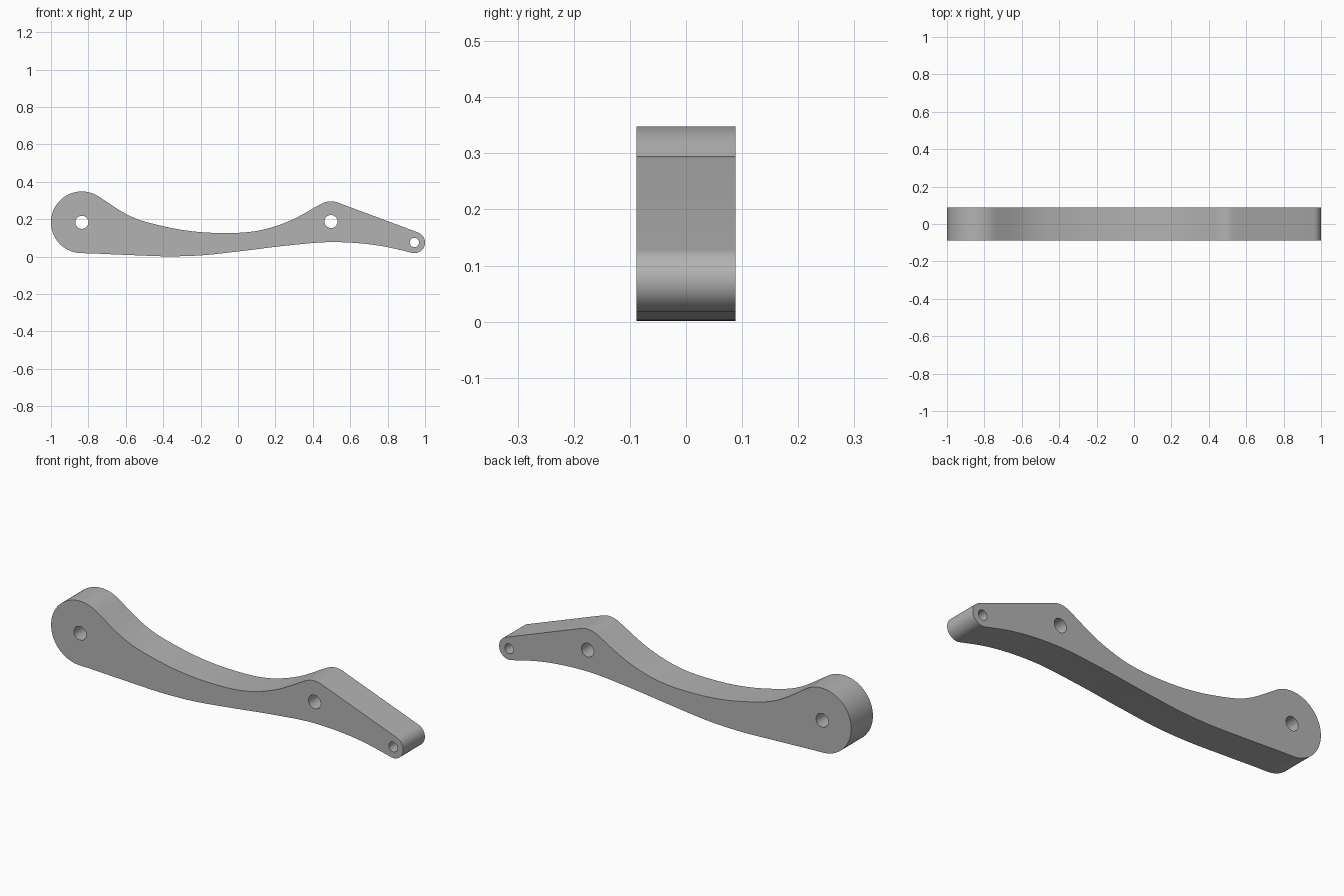
import bpy, bmesh
from math import cos, sin, radians, tan
from mathutils import Matrix

cube = bpy.data.objects.get("Cube")
if cube:
    bpy.data.objects.remove(cube, do_unlink=True)

HALF_WIDTH = 0.088
# Pivot centres (x, z), boss radius and hole radius
BIG = (-0.835, 0.183, 0.165, 0.035)
MID = (0.497, 0.187, 0.108, 0.035)
TIP = (0.943, 0.075, 0.057, 0.025)


def arc(cx, cz, r, start, end, steps):
    angles = [radians(start + (end - start) * i / steps) for i in range(steps + 1)]
    return [(cx + r * cos(a), cz + r * sin(a)) for a in angles]


def flow(points, slope_in, slope_out, steps=10):
    """Smooth curve through points, with given end slopes; ends left out."""
    slopes = [slope_in]
    for (x0, z0), (x1, z1), (x2, z2) in zip(points, points[1:], points[2:]):
        h0, h1 = x1 - x0, x2 - x1
        slopes.append(((z1 - z0) / h0 * h1 + (z2 - z1) / h1 * h0) / (h0 + h1))
    slopes.append(slope_out)
    out = []
    for (p, q, m0, m1) in zip(points, points[1:], slopes, slopes[1:]):
        h = q[0] - p[0]
        for i in range(steps):
            t = i / steps
            z = ((2 * t**3 - 3 * t**2 + 1) * p[1] + (t**3 - 2 * t**2 + t) * h * m0
                 + (3 * t**2 - 2 * t**3) * q[1] + (t**3 - t**2) * h * m1)
            out.append((p[0] + h * t, z))
    return out[1:]


# Outline, clockwise: big boss, top hollow, middle boss, tip, underside
big_arc = arc(*BIG[:3], 270, 57, 48)
mid_arc = arc(*MID[:3], 118, 69.4, 14)
tip_arc = arc(*TIP[:3], 69.4, -104, 28)
top = flow([big_arc[-1], (-0.58, 0.218), (-0.39, 0.16), (-0.1, 0.126),
            (0.126, 0.142), (0.275, 0.19), mid_arc[0]], -tan(radians(33)), tan(radians(28)))
under = flow([tip_arc[-1], (0.757, 0.058), (0.607, 0.074), (0.49, 0.077),
              (0.275, 0.06), (0, 0.027), (-0.2, 0.006), (-0.36, 0.001),
              (-0.58, 0.008), big_arc[0]], -0.249, -0.02)
outline = big_arc + top + mid_arc + tip_arc + under

# Filled profile with three pivot holes, extruded across the width
curve = bpy.data.curves.new("lever_arm", "CURVE")
curve.dimensions = "2D"
curve.fill_mode = "BOTH"
curve.extrude = HALF_WIDTH
holes = [arc(x, z, hole, 0, 360, 32)[:-1] for x, z, _, hole in (BIG, MID, TIP)]
for loop in [outline] + holes:
    spline = curve.splines.new("POLY")
    spline.points.add(len(loop) - 1)
    for point, (x, z) in zip(spline.points, loop):
        point.co = (x, z, 0, 1)
    spline.use_cyclic_u = True

arm = bpy.data.objects.new("lever_arm", curve)
bpy.context.collection.objects.link(arm)
bpy.ops.object.select_all(action="DESELECT")
arm.select_set(True)
bpy.context.view_layer.objects.active = arm
bpy.ops.object.convert(target="MESH")
arm = bpy.context.object

# Stand the profile upright and weld the caps to the rim
bm = bmesh.new()
bm.from_mesh(arm.data)
bm.transform(Matrix.Rotation(radians(90), 4, "X"))
bmesh.ops.remove_doubles(bm, verts=bm.verts, dist=0.0001)
bmesh.ops.recalc_face_normals(bm, faces=bm.faces)
bm.to_mesh(arm.data)
bm.free()

# Plain grey finish
grey = bpy.data.materials.new("plain_grey")
grey.use_nodes = True
colour = (0.45, 0.45, 0.45, 1)
grey.diffuse_color = colour
grey.node_tree.nodes["Principled BSDF"].inputs["Base Color"].default_value = colour
arm.data.materials.clear()
arm.data.materials.append(grey)
bpy.ops.object.shade_smooth_by_angle(angle=radians(30))
